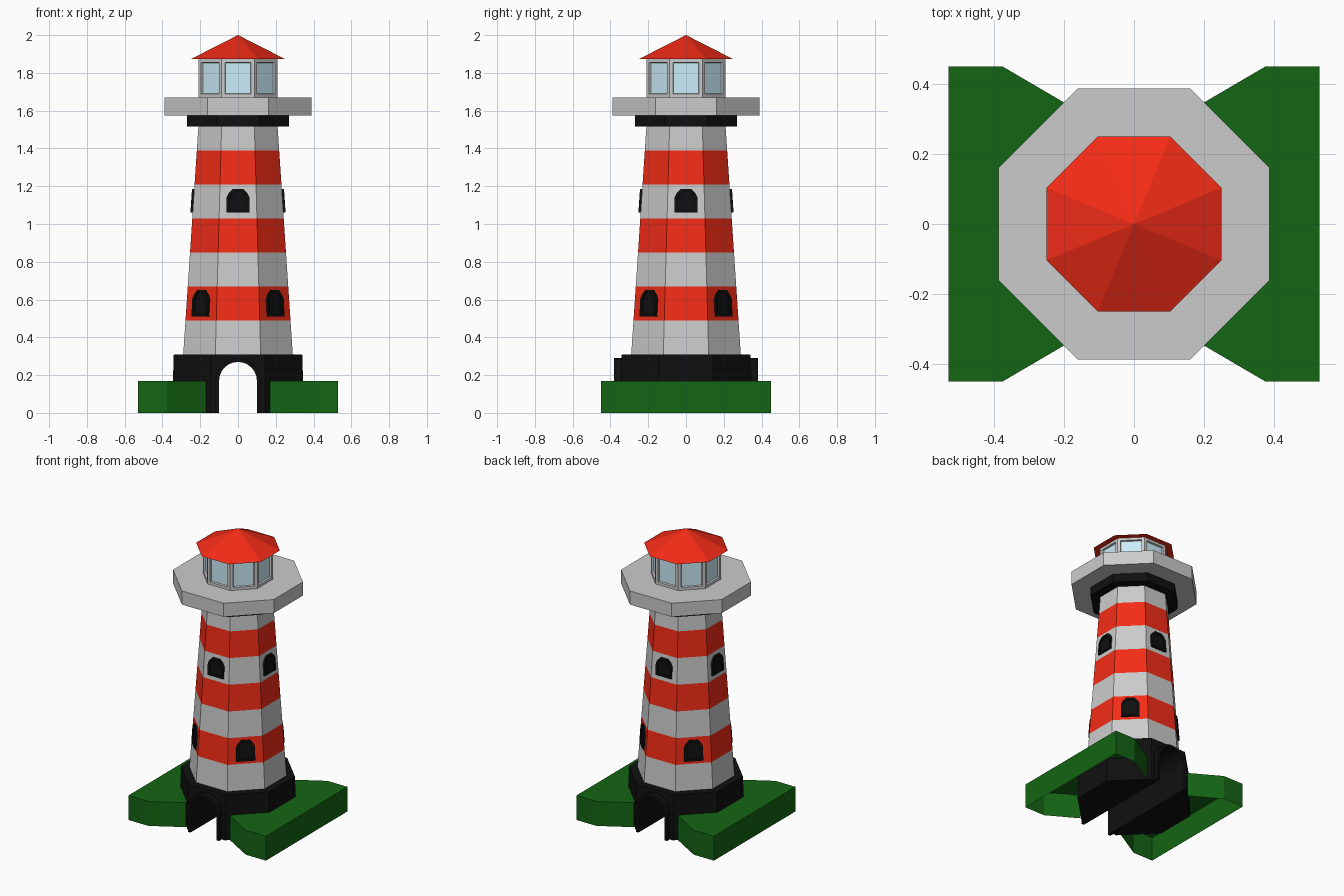
import bpy, bmesh
from math import pi, cos, sin, tan, atan
from mathutils import Matrix, Vector

if "Cube" in bpy.data.objects:
    bpy.data.objects.remove(bpy.data.objects["Cube"])


def material(name, rgb):
    m = bpy.data.materials.new(name)
    m.diffuse_color = (*rgb, 1)
    m.use_nodes = True
    m.node_tree.nodes["Principled BSDF"].inputs["Base Color"].default_value = m.diffuse_color
    return m


RED = material("red_paint", (0.9, 0.025, 0.008))
BLACK = material("black_paint", (0.005, 0.005, 0.005))
GREEN = material("grass", (0.007, 0.13, 0.007))
GLASS = material("glass", (0.6, 0.85, 0.95))
GREY = material("grey_wall", (0.8, 0.8, 0.8))


def finish(name, bm, *mats, matrix=None):
    bmesh.ops.recalc_face_normals(bm, faces=bm.faces)
    me = bpy.data.meshes.new(name)
    bm.to_mesh(me)
    bm.free()
    for m in mats:
        me.materials.append(m)
    ob = bpy.data.objects.new(name, me)
    bpy.context.collection.objects.link(ob)
    if matrix:
        ob.matrix_world = matrix
    return ob


def octagon_stack(levels):
    """Octagonal solid from (apothem, z) levels, flats facing the axes."""
    bm = bmesh.new()
    rings = []
    for a, z in levels:
        r = a / cos(pi / 8)
        rings.append([bm.verts.new((r * cos(pi / 8 + i * pi / 4),
                                    r * sin(pi / 8 + i * pi / 4), z)) for i in range(8)])
    bands = []
    for lo, hi in zip(rings, rings[1:]):
        bands.append([bm.faces.new((lo[i], lo[(i + 1) % 8], hi[(i + 1) % 8], hi[i]))
                      for i in range(8)])
    bm.faces.new(rings[0][::-1])
    bm.faces.new(rings[-1])
    return bm, bands


def prism(pts, y0, y1):
    """Solid from an (x, z) profile, extruded along y."""
    bm = bmesh.new()
    a = [bm.verts.new((x, y0, z)) for x, z in pts]
    b = [bm.verts.new((x, y1, z)) for x, z in pts]
    bm.faces.new(a)
    bm.faces.new(b[::-1])
    for i in range(len(pts)):
        j = (i + 1) % len(pts)
        bm.faces.new((a[i], a[j], b[j], b[i]))
    return bm


def frame(outer, inner, y0, y1, closed):
    """Band between two matching (x, z) profiles, extruded along y."""
    bm = bmesh.new()
    sec = [[bm.verts.new((p[0], y, p[1])) for p, y in ((o, y0), (o, y1), (i, y1), (i, y0))]
           for o, i in zip(outer, inner)]
    n = len(sec)
    for k in range(n if closed else n - 1):
        s, t = sec[k], sec[(k + 1) % n]
        for c in range(4):
            d = (c + 1) % 4
            bm.faces.new((s[c], s[d], t[d], t[c]))
    if not closed:
        bm.faces.new(sec[0])
        bm.faces.new(sec[-1])
    return bm


def round_arch(r, spring, base=0.0, n=12):
    arc = [(r * cos(pi * i / n), spring + r * sin(pi * i / n)) for i in range(n + 1)]
    return [(r, base)] + arc + [(-r, base)]


# Black base with a tunnel cut through it
bm, _ = octagon_stack([(0.35, 0), (0.34, 0.31)])
base = finish("base", bm, BLACK)
cutter = finish("tunnel_cutter", prism(round_arch(0.11, 0.17, -0.1), -0.6, 0.6), BLACK)
cutter.hide_render = True
cut = base.modifiers.new("tunnel", "BOOLEAN")
cut.operation = "DIFFERENCE"
cut.solver = "EXACT"
cut.object = cutter
bpy.context.view_layer.objects.active = base
bpy.ops.object.modifier_apply(modifier="tunnel")
bpy.data.objects.remove(cutter)

# Tunnel lining, standing proud at both ends
finish("tunnel_lining", frame(round_arch(0.12, 0.17), round_arch(0.10, 0.17),
                              -0.38, 0.38, False), BLACK)

# Grass banks on both sides, open underneath
for s, side in ((1, "right"), (-1, "left")):
    pts = [(0.17, -0.33), (0.375, -0.45), (0.53, -0.45),
           (0.53, 0.45), (0.375, 0.45), (0.17, 0.33)]
    bm = bmesh.new()
    lo = [bm.verts.new((s * x, y, 0)) for x, y in pts]
    hi = [bm.verts.new((s * x, y, 0.17)) for x, y in pts]
    bm.faces.new(hi)
    for i in range(5):
        bm.faces.new((lo[i], lo[i + 1], hi[i + 1], hi[i]))
    finish(side + "_grass_bank", bm, GREEN)

# Tapered tower with stripes
SLOPE = 0.08 / 1.2


def apothem(z):
    return 0.29 - (z - 0.31) * SLOPE


zs = [0.31 + 0.18 * i for i in range(8)]
bm, bands = octagon_stack([(apothem(z), z) for z in zs])
for i, band in enumerate(bands):
    for f in band:
        f.material_index = i % 2
finish("tower", bm, GREY, RED)

# Arched windows: upper on the axis faces, lower on the diagonal faces
for row, z0, h, turn in (("upper", 1.06, 0.125, 0), ("lower", 0.51, 0.14, pi / 4)):
    def window(w, lo, hi):
        return [(-w, lo), (w, lo), (w, hi * 0.66), (w * 0.8, hi * 0.84), (w * 0.45, hi),
                (-w * 0.45, hi), (-w * 0.8, hi * 0.84), (-w, hi * 0.66)]
    outer, inner = window(0.06, 0, h), window(0.046, 0.014, h - 0.014)
    for k in range(4):
        mat = (Matrix.Rotation(turn + k * pi / 2, 4, "Z")
               @ Matrix.Translation((0, -apothem(z0), z0))
               @ Matrix.Rotation(-atan(SLOPE), 4, "X"))
        finish(f"{row}_window_frame_{k + 1}", frame(outer, inner, -0.012, 0.01, True),
               BLACK, matrix=mat)
        finish(f"{row}_window_pane_{k + 1}", prism(inner, -0.003, 0.01), BLACK, matrix=mat)

# Collar and gallery
finish("collar", octagon_stack([(0.27, 1.515), (0.27, 1.575)])[0], BLACK)
finish("gallery", octagon_stack([(0.388, 1.575), (0.388, 1.67)])[0], GREY)

# Lantern room with recessed glass
bm, bands = octagon_stack([(0.21, 1.67), (0.21, 1.875)])
bm.normal_update()
bmesh.ops.inset_individual(bm, faces=bands[0], thickness=0.027)
bmesh.ops.inset_individual(bm, faces=bands[0], thickness=0.004, depth=-0.012)
for f in bands[0]:
    f.material_index = 1
finish("lantern_room", bm, GREY, GLASS)

# Pointed roof
bm, _ = octagon_stack([(0.25, 1.873), (0.0005, 2.0)])
finish("roof", bm, RED)
